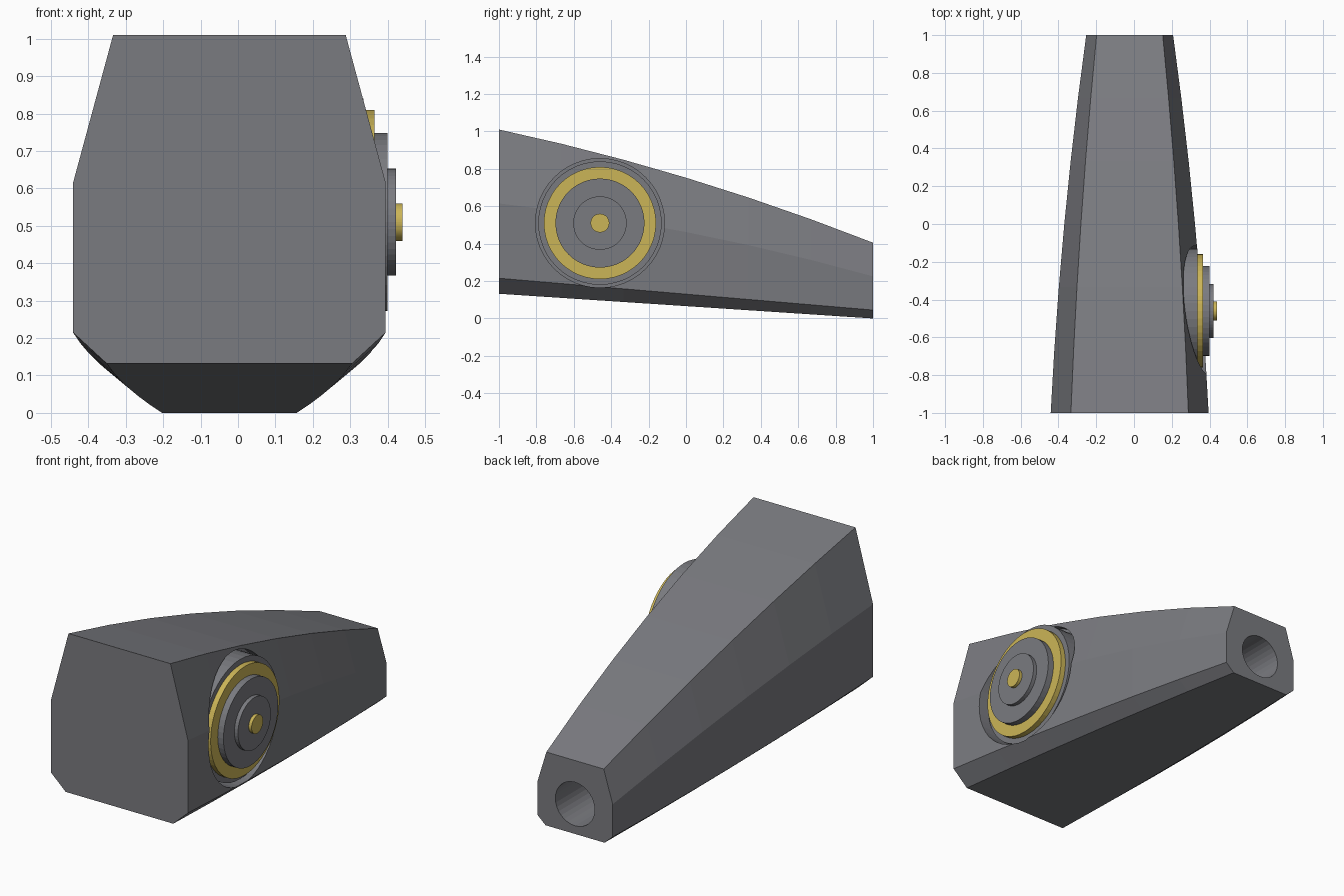
import bpy
import bmesh
from math import pi
from mathutils import Matrix

cube = bpy.data.objects.get("Cube")
if cube:
    bpy.data.objects.remove(cube, do_unlink=True)


def material(name, rgb):
    mat = bpy.data.materials.new(name)
    mat.use_nodes = True
    mat.diffuse_color = (*rgb, 1)
    mat.node_tree.nodes["Principled BSDF"].inputs["Base Color"].default_value = (*rgb, 1)
    return mat


GREY = material("steel grey", (0.195, 0.198, 0.216))
GOLD = material("brass gold", (0.60, 0.46, 0.095))


def add_object(name, bm, mat):
    bmesh.ops.recalc_face_normals(bm, faces=bm.faces)
    mesh = bpy.data.meshes.new(name)
    bm.to_mesh(mesh)
    bm.free()
    mesh.materials.append(mat)
    obj = bpy.data.objects.new(name, mesh)
    bpy.context.collection.objects.link(obj)
    return obj


def disc(name, axis, start, end, radius, a, b, mat, sides=32):
    """Cylinder along x (a, b = y, z) or along y (a, b = x, z)."""
    mid = (start + end) / 2
    if axis == "X":
        place = Matrix.Translation((mid, a, b)) @ Matrix.Rotation(pi / 2, 4, "Y")
    else:
        place = Matrix.Translation((a, mid, b)) @ Matrix.Rotation(pi / 2, 4, "X")
    bm = bmesh.new()
    bmesh.ops.create_cone(bm, cap_ends=True, segments=sides, radius1=radius,
                          radius2=radius, depth=end - start, matrix=place)
    return add_object(name, bm, mat)


def swell(front, back, bulge, y):
    """Front-to-back taper with a gentle outward curve."""
    t = (y + 1) / 2
    return front + (back - front) * t + bulge * (1 - y * y)


# Tapered body: (half width, height) of each corner pair, as front, back, bulge
CENTRE = -0.023
CORNERS = [
    ((0.311, 0.175, 0.015), (1.01, 0.405, 0.045)),
    ((0.418, 0.230, 0.022), (0.615, 0.225, 0.042)),
    ((0.418, 0.230, 0.022), (0.215, 0.045, 0.0)),
    ((0.328, 0.180, 0.015), (0.132, 0.0, 0.0)),
]
STATIONS = 7
bm = bmesh.new()
rings = []
for i in range(STATIONS):
    y = -1 + 2 * i / (STATIONS - 1)
    side = [(swell(*w, y), swell(*h, y)) for w, h in CORNERS]
    outline = side + [(-w, h) for w, h in reversed(side)]
    rings.append([bm.verts.new((CENTRE + x, y, z)) for x, z in outline])
for r1, r2 in zip(rings, rings[1:]):
    for j in range(len(r1)):
        k = (j + 1) % len(r1)
        bm.faces.new((r1[j], r1[k], r2[k], r2[j]))
bm.faces.new(rings[0])
bm.faces.new(rings[-1])
body = add_object("tapered_body", bm, GREY)

# Round side recess and rear bore
HUB = (-0.46, 0.51)
cutters = [
    disc("recess_cutter", "X", 0.22, 0.6, 0.345, *HUB, GREY, 48),
    disc("bore_cutter", "Y", 0.5, 1.2, 0.12, CENTRE, 0.165, GREY),
]
for cutter in cutters:
    cutter.hide_render = True
    mod = body.modifiers.new("cut", "BOOLEAN")
    mod.operation = "DIFFERENCE"
    mod.solver = "EXACT"
    mod.object = cutter
graph = bpy.context.evaluated_depsgraph_get()
cut_mesh = bpy.data.meshes.new_from_object(body.evaluated_get(graph))
body.modifiers.clear()
body.data = cut_mesh
for cutter in cutters:
    bpy.data.objects.remove(cutter, do_unlink=True)

# Stepped hub of stacked discs
for name, start, end, radius, mat in [
    ("hub_base", 0.20, 0.335, 0.33, GREY),
    ("hub_gold_ring", 0.33, 0.365, 0.30, GOLD),
    ("hub_plate", 0.36, 0.40, 0.238, GREY),
    ("hub_cap", 0.395, 0.422, 0.143, GREY),
    ("hub_gold_pin", 0.415, 0.44, 0.05, GOLD),
]:
    disc(name, "X", start, end, radius, *HUB, mat, 48)
